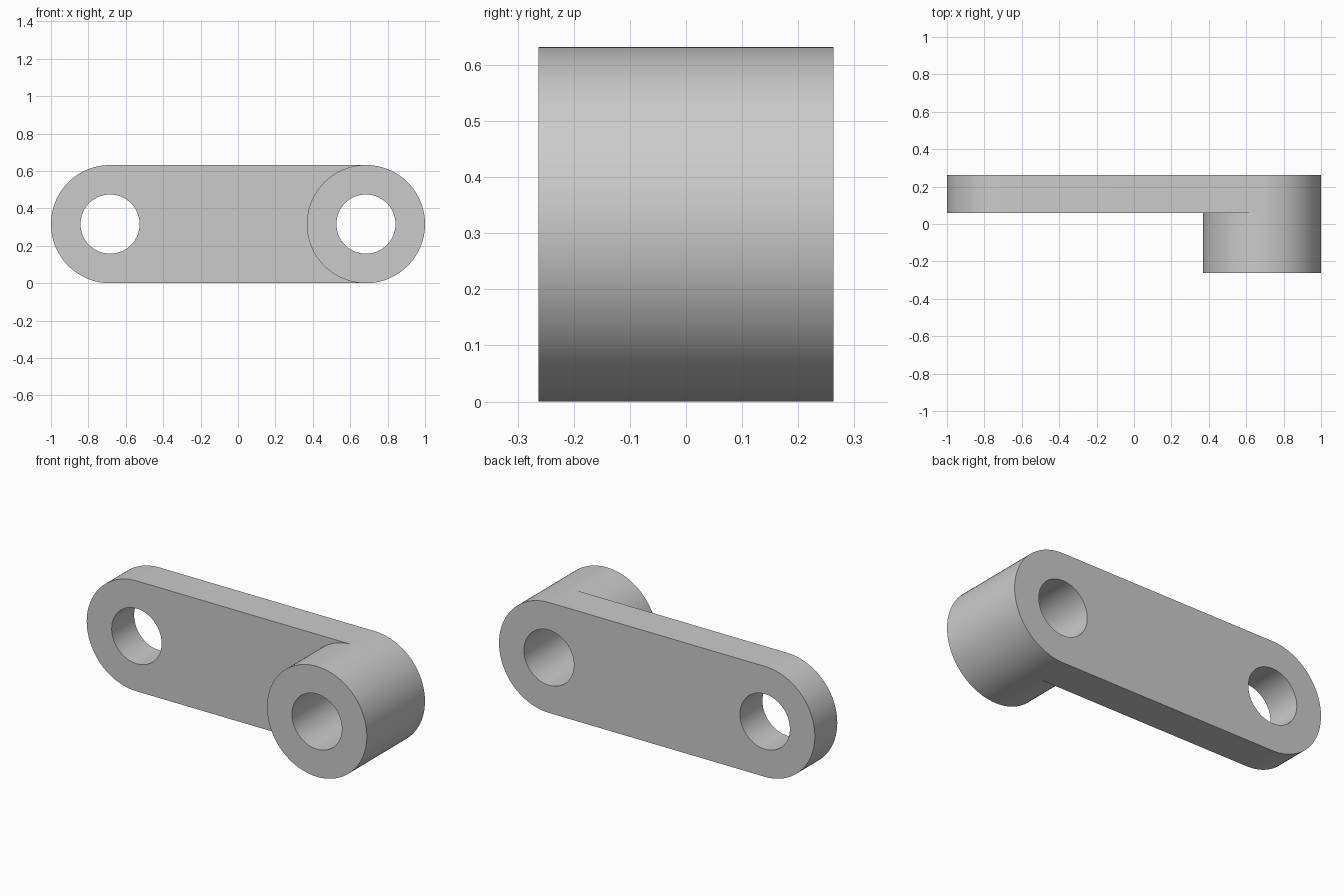
import bpy, bmesh
from math import pi, sin, cos, radians
from mathutils import Vector

cube = bpy.data.objects.get("Cube")
if cube:
    bpy.data.objects.remove(cube)

R, HOLE = 0.316, 0.158          # end radius and bore radius
CX = 1 - R                      # distance of each bore from the middle
BACK, STEP, FRONT = 0.263, 0.06, -0.263
N = 48                          # segments per half circle

bm = bmesh.new()


def arc(cx, r, start, sweep):
    """Points (x, z) along an arc, both ends included."""
    n = round(N * abs(sweep) / pi)
    return [(cx + r * cos(start + sweep * i / n), R + r * sin(start + sweep * i / n))
            for i in range(n + 1)]


def wall(path, y0, y1):
    """Strip of quads joining a path at two depths."""
    rows = [[bm.verts.new(Vector((x, y, z))) for x, z in path] for y in (y0, y1)]
    for i in range(len(path) - 1):
        bm.faces.new((rows[0][i], rows[0][i + 1], rows[1][i + 1], rows[1][i]))


def cap(y, *loops):
    """Flat face bounded by an outline and any holes."""
    edges = []
    for loop in loops:
        vs = [bm.verts.new(Vector((x, y, z))) for x, z in loop]
        edges += [bm.edges.new((vs[i - 1], vs[i])) for i in range(len(vs))]
    bmesh.ops.triangle_fill(bm, edges=edges, use_beauty=True, use_dissolve=False)


left_end = arc(-CX, R, pi / 2, pi)
right_end = arc(CX, R, -pi / 2, pi)
boss_inner = arc(CX, R, -pi / 2, -pi)
left_bore = arc(-CX, HOLE, 0, 2 * pi)
right_bore = arc(CX, HOLE, 0, 2 * pi)

# Flat arm: rounded ends, straight edges, back and front faces
wall(left_end, STEP, BACK)
wall(right_end, STEP, BACK)
wall([left_end[-1], right_end[0]], STEP, BACK)
wall([right_end[-1], left_end[0]], STEP, BACK)
cap(BACK, left_end + right_end, left_bore[:-1], right_bore[:-1])
cap(STEP, left_end + boss_inner, left_bore[:-1])

# Round boss standing forward from the arm
wall(right_end, FRONT, STEP)
wall(boss_inner, FRONT, STEP)
cap(FRONT, right_end[:-1] + boss_inner[:0:-1], right_bore[:-1])

# Through bores
wall(left_bore, STEP, BACK)
wall(right_bore, FRONT, BACK)

bmesh.ops.remove_doubles(bm, verts=bm.verts, dist=1e-5)
bmesh.ops.recalc_face_normals(bm, faces=bm.faces)

mesh = bpy.data.meshes.new("crank_arm")
bm.to_mesh(mesh)
bm.free()
arm = bpy.data.objects.new("crank_arm", mesh)
bpy.context.collection.objects.link(arm)

# Plain grey finish
grey = bpy.data.materials.new("plain_grey")
grey.use_nodes = True
colour = (0.6, 0.6, 0.6, 1)
grey.diffuse_color = colour
grey.node_tree.nodes["Principled BSDF"].inputs["Base Color"].default_value = colour
mesh.materials.append(grey)

bpy.context.view_layer.objects.active = arm
arm.select_set(True)
bpy.ops.object.shade_smooth_by_angle(angle=radians(30))
